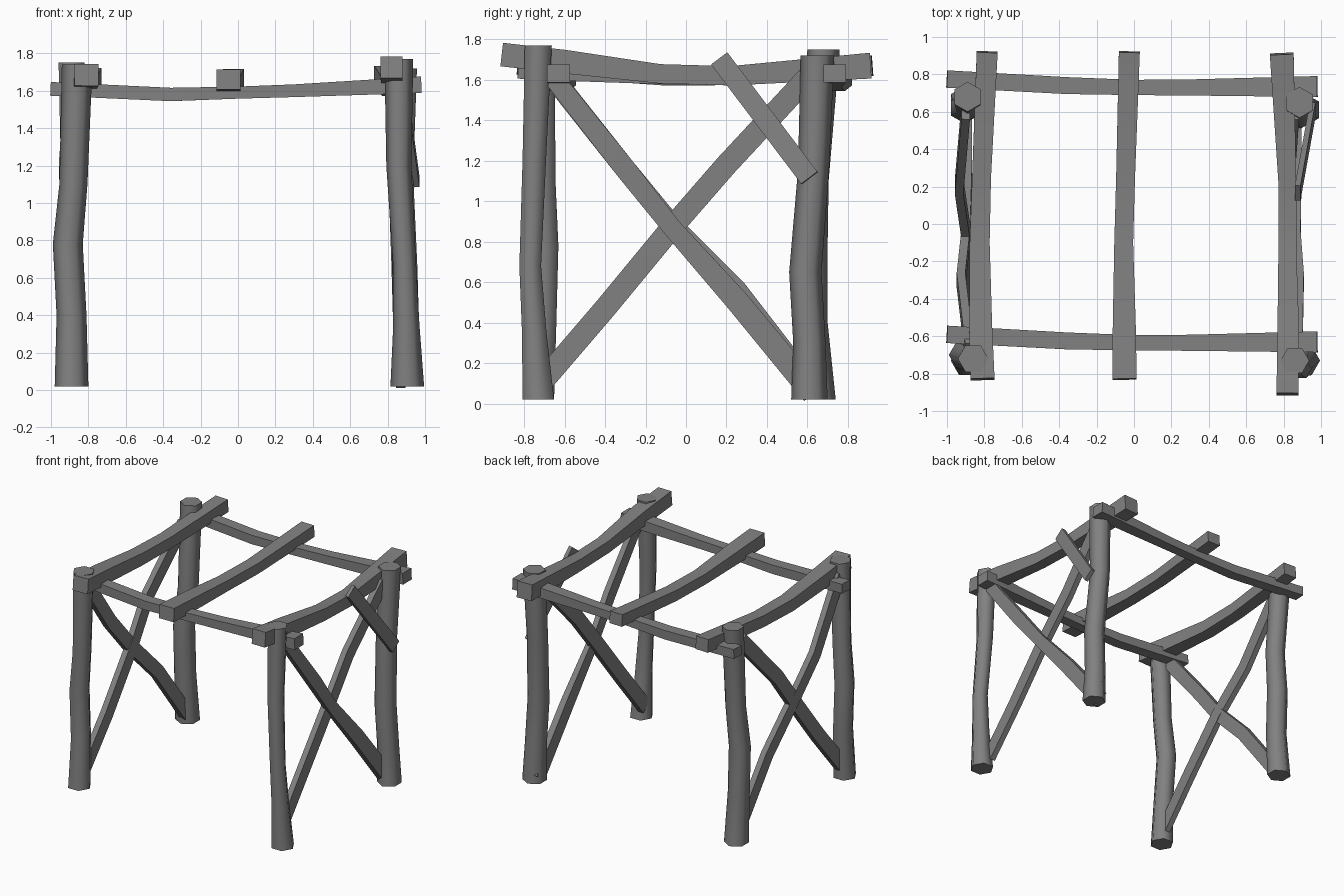
import bpy, bmesh, math
from mathutils import Vector

cube = bpy.data.objects.get("Cube")
if cube:
    bpy.data.objects.remove(cube, do_unlink=True)

grey = bpy.data.materials.new("weathered grey wood")
grey.use_nodes = True
GREY = (0.22, 0.22, 0.22, 1)
grey.diffuse_color = GREY
grey.node_tree.nodes["Principled BSDF"].inputs["Base Color"].default_value = GREY


def skin(name, rings):
    """Join a series of equal rings into a closed, capped timber."""
    bm = bmesh.new()
    loops = [[bm.verts.new(p) for p in ring] for ring in rings]
    n = len(loops[0])
    for low, high in zip(loops, loops[1:]):
        for i in range(n):
            j = (i + 1) % n
            bm.faces.new((low[i], low[j], high[j], high[i]))
    bm.faces.new(loops[0][::-1])
    bm.faces.new(loops[-1])
    bmesh.ops.recalc_face_normals(bm, faces=bm.faces)
    mesh = bpy.data.meshes.new(name)
    bm.to_mesh(mesh)
    bm.free()
    mesh.materials.append(grey)
    obj = bpy.data.objects.new(name, mesh)
    bpy.context.collection.objects.link(obj)
    bpy.ops.object.select_all(action="DESELECT")
    obj.select_set(True)
    bpy.context.view_layer.objects.active = obj
    bpy.ops.object.shade_smooth_by_angle(angle=math.radians(65))


def post(name, points, turn):
    """Six-sided bent log; each point is x, y, z, radius."""
    rings = []
    for x, y, z, r in points:
        angles = [turn + i * math.tau / 6 for i in range(6)]
        rings.append([(x + r * math.cos(a), y + r * math.sin(a), z) for a in angles])
    skin(name, rings)


def beam(name, points, side, half_side, half_depth, sizes=None):
    """Rectangular timber swept along a path, its width kept along side."""
    path = [Vector(p) for p in points]
    sizes = sizes or [1] * len(path)
    rings = []
    for i, p in enumerate(path):
        t = (path[min(i + 1, len(path) - 1)] - path[max(i - 1, 0)]).normalized()
        s = Vector(side)
        s = (s - t * s.dot(t)).normalized()
        u = t.cross(s) * half_depth * sizes[i]
        s = s * half_side * sizes[i]
        rings.append([p + s + u, p - s + u, p - s - u, p + s - u])
    skin(name, rings)


X, Y = (1, 0, 0), (0, 1, 0)

# Corner posts
post("front_left_post", [(.905, -.73, .02, .09), (.9, -.75, .35, .07), (.89, -.77, .68, .062),
                         (.86, -.75, 1.2, .067), (.86, -.73, 1.77, .077)], 0)
post("front_right_post", [(-.89, -.73, .02, .09), (-.89, -.71, .4, .08), (-.91, -.7, .78, .08),
                          (-.88, -.71, 1.1, .075), (-.86, -.72, 1.74, .082)], 0)
post("back_left_post", [(.91, .61, .02, .09), (.9, .61, .3, .08), (.89, .59, .65, .08),
                        (.87, .63, 1.15, .077), (.885, .65, 1.72, .083)], math.pi / 6)
post("back_right_post", [(-.9, .65, .02, .09), (-.9, .62, .4, .08), (-.91, .62, .78, .08),
                         (-.88, .63, 1.1, .075), (-.89, .68, 1.75, .08)], math.pi / 6)

# Cross beams running side to side
for name, shift in (("front_beam", -1.365), ("back_beam", 0)):
    beam(name, [(-1, .775 + shift, 1.61), (-.36, .74 + shift, 1.58), (0, .73 + shift, 1.59),
                (.3, .73 + shift, 1.6), (.98, .735 + shift, 1.632)],
         Y, .043, .034, [1.08, 1.05, .95, 1, 1.3])

# Sagging roof rails running front to back
beam("right_rail", [(-.81, -.83, 1.685), (-.82, -.55, 1.66), (-.825, -.1, 1.62),
                    (-.815, .25, 1.62), (-.785, .92, 1.67)], X, .056, .051, [1.15, 1.1, .95, .9, 1])
beam("middle_rail", [(-.05, -.83, 1.66), (-.052, -.55, 1.645), (-.055, -.1, 1.62),
                     (-.045, .25, 1.62), (-.025, .92, 1.67)], X, .056, .047, [1.15, 1.1, .9, .9, 1])
beam("left_rail", [(.82, -.91, 1.725), (.825, -.6, 1.69), (.82, -.13, 1.63),
                   (.82, .22, 1.62), (.79, .91, 1.67)], X, .053, .053, [1.1, 1.1, .9, .9, 1.2])

# Crossed side braces
beam("left_falling_brace", [(.88, -.68, 1.64), (.885, -.3, 1.16), (.87, -.07, .87),
                            (.87, .25, .51), (.87, .63, .05)], X, .023, .052, [.9, 1, .9, 1.1, 1.15])
beam("left_rising_brace", [(.86, -.7, .12), (.85, -.4, .47), (.845, -.07, .87),
                           (.83, .2, 1.18), (.86, .6, 1.61)], X, .023, .055)
beam("right_falling_brace", [(-.88, -.68, 1.64), (-.925, -.3, 1.16), (-.9, -.07, .88),
                             (-.89, .25, .56), (-.89, .62, .08)], X, .023, .052)
beam("right_rising_brace", [(-.88, -.7, .12), (-.88, -.4, .47), (-.895, -.07, .87),
                            (-.935, .2, 1.18), (-.9, .6, 1.61)], X, .023, .055)

# Short knee brace on the back left corner
beam("knee_brace", [(.875, .165, 1.705), (.955, .61, 1.115)], X, .015, .05)
